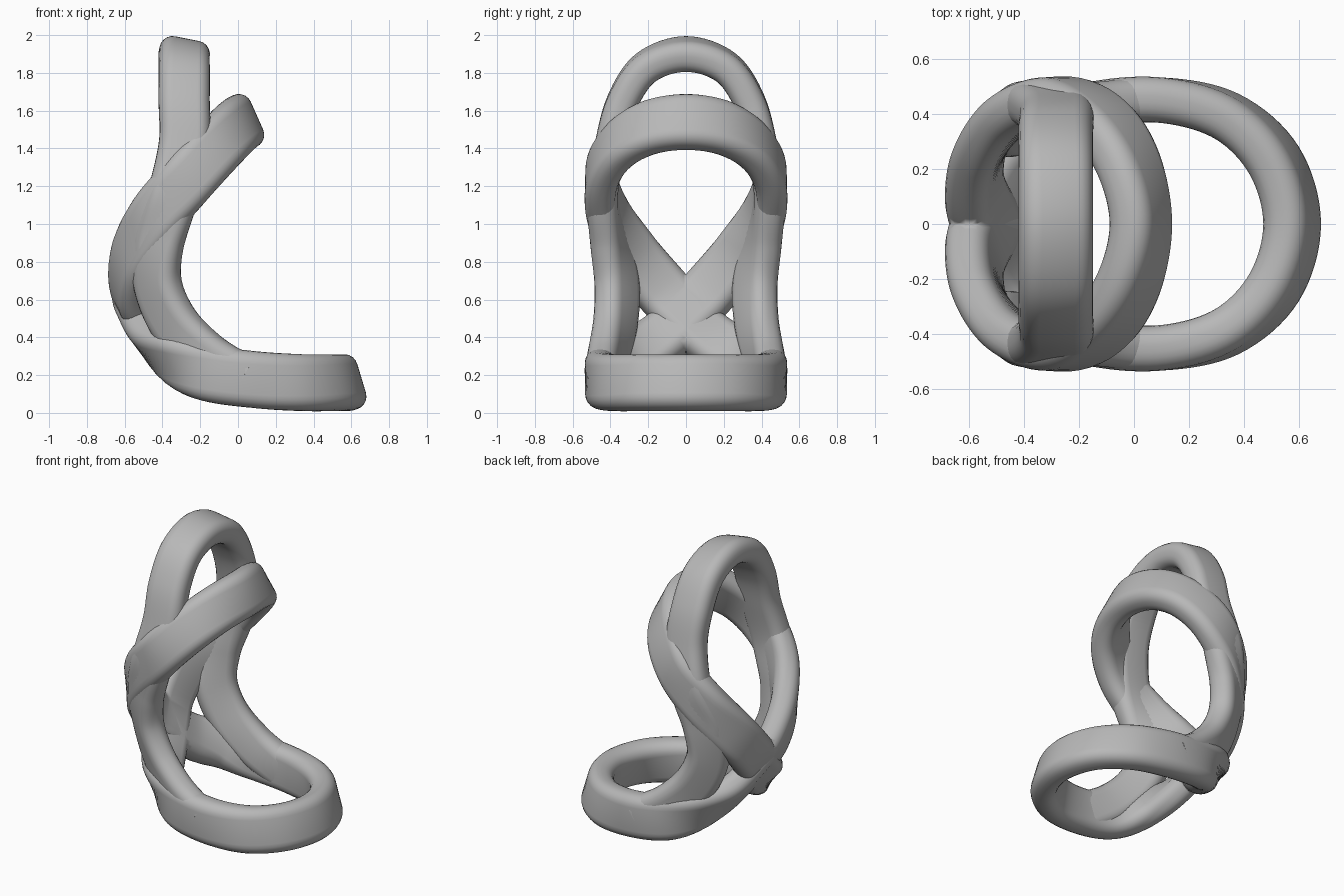
import bpy, bmesh, math
from mathutils import Vector

old = bpy.data.objects.get("Cube")
if old:
    bpy.data.objects.remove(old, do_unlink=True)

grey = bpy.data.materials.new("plain_grey")
grey.use_nodes = True
COLOUR = (0.48, 0.48, 0.48, 1)
grey.diffuse_color = COLOUR
grey.node_tree.nodes["Principled BSDF"].inputs["Base Color"].default_value = COLOUR


def spline(keys, t):
    """Catmull-Rom value at t along a list of vectors."""
    i = min(int(t), len(keys) - 2)
    u = t - i
    b, c = keys[i], keys[i + 1]
    a = keys[i - 1] if i else b * 2 - c
    d = keys[i + 2] if i + 2 < len(keys) else c * 2 - b
    return 0.5 * (b * 2 + (c - a) * u + (a * 2 - b * 5 + c * 4 - d) * u ** 2
                  + (b * 3 - a - c * 3 + d) * u ** 3)


def section(width, thick, radius, steps=5):
    """Rounded rectangle as (across, outward) pairs."""
    pts = []
    for k, (sx, sy) in enumerate(((1, 1), (-1, 1), (-1, -1), (1, -1))):
        for j in range(steps + 1):
            ang = math.pi / 2 * (k + j / steps)
            pts.append((sx * (width / 2 - radius) + radius * math.cos(ang),
                        sy * (thick / 2 - radius) + radius * math.sin(ang)))
    return pts


def band(name, path, width, thick, radius=0.07, steps=8):
    """Sweep half a band along (centre, width direction) keys, mirrored in y."""
    centres = [Vector(p) for p, w in path]
    across = [Vector(w).normalized() for p, w in path]
    # lead-in beyond the centre plane keeps the front rounded
    flip = Vector((1, -1, 1))
    centres.insert(0, centres[1] * flip)
    across.insert(0, across[1] * flip)
    shape = section(width, thick, radius)
    bm = bmesh.new()
    rings = []
    total = (len(centres) - 1) * steps
    for s in range(total + 1):
        t = s / steps
        mid = spline(centres, t)
        tangent = (spline(centres, min(t + .05, len(centres) - 1))
                   - spline(centres, max(t - .05, 0))).normalized()
        w = spline(across, t)
        w = (w - tangent * w.dot(tangent)).normalized()
        n = tangent.cross(w)
        rings.append([bm.verts.new(mid + w * a + n * b) for a, b in shape])
    for r, q in zip(rings, rings[1:]):
        for i in range(len(shape)):
            j = (i + 1) % len(shape)
            bm.faces.new((r[i], r[j], q[j], q[i]))
    bm.faces.new(rings[0])
    bm.faces.new(rings[-1])
    bmesh.ops.recalc_face_normals(bm, faces=bm.faces[:])
    mesh = bpy.data.meshes.new(name)
    bm.to_mesh(mesh)
    bm.free()
    mesh.materials.append(grey)
    ob = bpy.data.objects.new(name, mesh)
    bpy.context.collection.objects.link(ob)
    mirror = ob.modifiers.new("mirror", 'MIRROR')
    mirror.use_axis = (False, True, False)
    mirror.use_bisect_axis = (False, True, False)
    bpy.ops.object.select_all(action='DESELECT')
    ob.select_set(True)
    bpy.context.view_layer.objects.active = ob
    bpy.ops.object.shade_smooth_by_angle(angle=math.radians(40))


# Lower ring: round at the front, rising to a peak at the back
band("lower_ring", [
    ((.575, 0, .16), (-.3, 0, 1)),
    ((.51, .23, .16), (-.25, -.1, 1)),
    ((.34, .39, .16), (-.1, -.1, 1)),
    ((.1, .45, .175), (0, 0, 1)),
    ((-.15, .43, .21), (0, .05, 1)),
    ((-.335, .33, .285), (-.25, .3, .9)),
    ((-.45, .17, .365), (-.5, .45, .7)),
    ((-.525, 0, .5), (-.5, .5, .65)),
    ((-.57, -.14, .63), (-.5, .5, .65)),
], .3, .165)

# Upper ring: tilted forward, dipping to a point at the back
band("upper_ring", [
    ((.025, 0, 1.54), (-.4, 0, .9)),
    ((-.018, .21, 1.505), (-.5, 0, .85)),
    ((-.12, .37, 1.4), (-.65, 0, .75)),
    ((-.265, .45, 1.24), (-.7, 0, .7)),
    ((-.43, .41, 1.045), (-.6, -.25, .7)),
    ((-.55, .28, .835), (-.35, -.45, .75)),
    ((-.58, .13, .655), (-.3, -.55, .75)),
    ((-.535, 0, .515), (-.45, -.55, .7)),
    ((-.46, -.13, .39), (-.5, -.55, .7)),
], .3, .165)

# Tall arch whose legs curve forward into the lower ring
band("upright_arch", [
    ((-.285, 0, 1.9), (-1, 0, .2)),
    ((-.285, .21, 1.83), (-1, 0, .15)),
    ((-.285, .335, 1.65), (-1, 0, .1)),
    ((-.285, .4, 1.42), (-1, 0, 0)),
    ((-.345, .44, 1.15), (-1, -.05, 0)),
    ((-.42, .4, .9), (-1, -.45, 0)),
    ((-.425, .365, .68), (-1, -.8, -.2)),
    ((-.335, .375, .47), (-.8, -.6, -.5)),
    ((-.17, .415, .295), (-.6, -.3, -.75)),
    ((.03, .453, .17), (-.3, 0, -1)),
], .27, .165)
